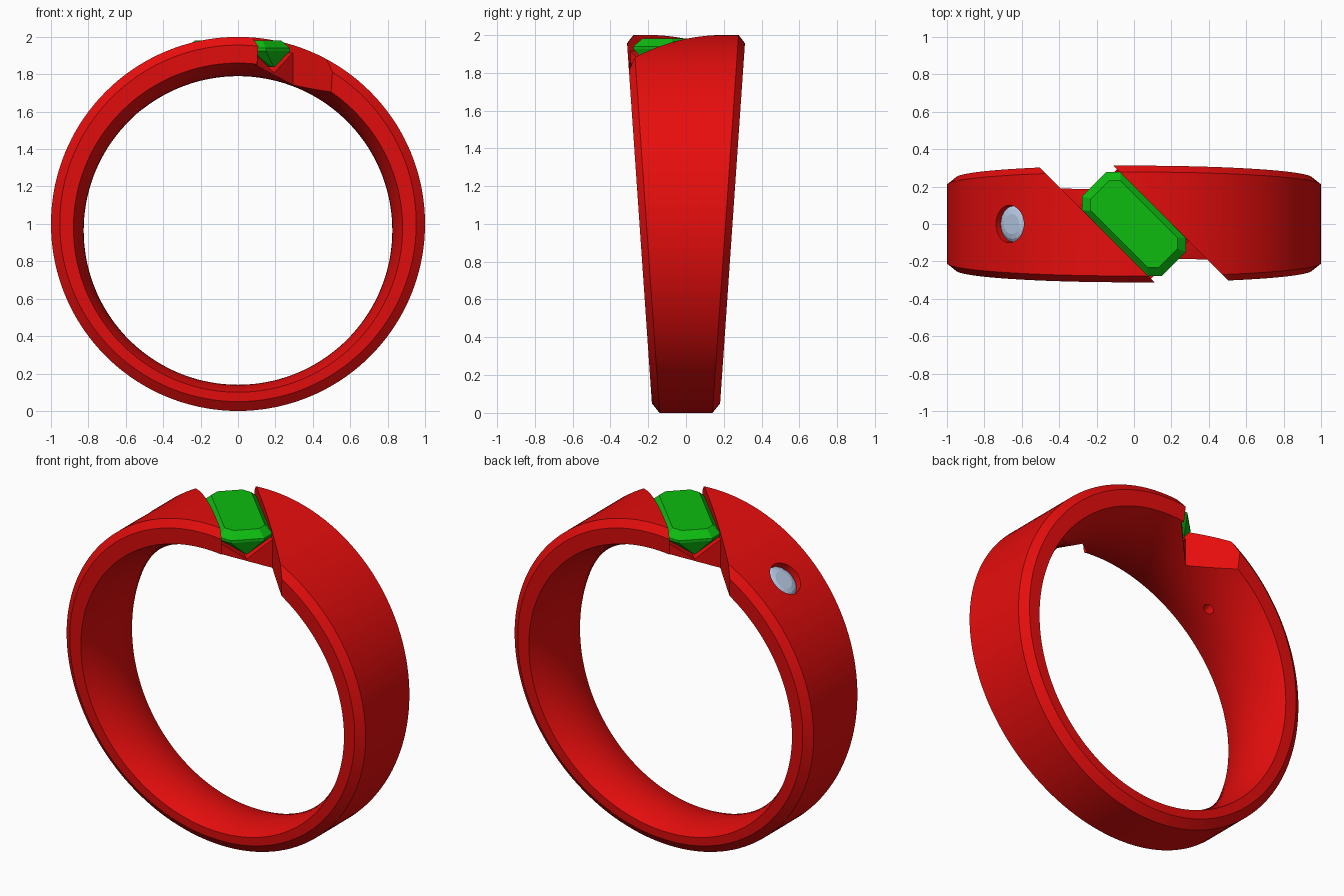
import bpy, bmesh
from math import sin, cos, pi, radians
from mathutils import Matrix

if "Cube" in bpy.data.objects:
    bpy.data.objects.remove(bpy.data.objects["Cube"])


def material(name, rgb):
    m = bpy.data.materials.new(name)
    m.diffuse_color = (*rgb, 1)
    m.use_nodes = True
    m.node_tree.nodes["Principled BSDF"].inputs["Base Color"].default_value = m.diffuse_color
    return m


RED = material("red_metal", (0.8, 0.004, 0.004))
GREEN = material("green_stone", (0.004, 0.5, 0.005))
PALE = material("pale_stone", (0.48, 0.6, 0.8))


def loft(name, loops, mat=None, closed=False, matrix=Matrix()):
    """Skin a list of equal-length point loops; cap the ends unless closed."""
    bm = bmesh.new()
    rows = [[bm.verts.new(p) for p in loop] for loop in loops]
    n = len(rows[0])
    for i in range(len(rows) - (0 if closed else 1)):
        a, b = rows[i], rows[(i + 1) % len(rows)]
        for j in range(n):
            k = (j + 1) % n
            bm.faces.new((a[j], a[k], b[k], b[j]))
    if not closed:
        bm.faces.new(rows[0])
        bm.faces.new(rows[-1])
    bm.transform(matrix)
    bmesh.ops.recalc_face_normals(bm, faces=bm.faces)
    me = bpy.data.meshes.new(name)
    bm.to_mesh(me)
    bm.free()
    ob = bpy.data.objects.new(name, me)
    bpy.context.collection.objects.link(ob)
    if mat:
        me.materials.append(mat)
    return ob


def circle(r, z, n):
    return [(r * cos(2 * pi * i / n), r * sin(2 * pi * i / n), z) for i in range(n)]


def cut(target, cutter):
    mod = target.modifiers.new("cut", 'BOOLEAN')
    mod.operation, mod.solver, mod.object = 'DIFFERENCE', 'EXACT', cutter
    bpy.context.view_layer.objects.active = target
    bpy.ops.object.modifier_apply(modifier=mod.name)
    bpy.data.objects.remove(cutter)


# Band: chamfered outside, domed bore, wider at the top, bore set off centre
SEG, DOME = 144, 10
loops = []
for i in range(SEG):
    a = 2 * pi * i / SEG

    def point(r, c, inset, s):
        z = c + r * cos(a)
        return (r * sin(a), s * (0.177 + 0.069 * z - inset), z)

    loop = [point(0.953, 1.003, 0, -1), point(1, 1, 0.037, -1),
            point(1, 1, 0.037, 1), point(0.953, 1.003, 0, 1)]
    for j in range(DOME + 1):
        t = 1 - 2 * j / DOME
        loop.append(point(0.825 + 0.055 * t * t, 0.965 + 0.015 * t * t, 0, t))
    loops.append(loop)
band = loft("ring_band", loops, RED, closed=True)

# Diagonal V-bottomed slot across the top
diag = Matrix.Rotation(radians(-45), 4, 'Z')
w = 0.1435
vee = [(-w, 2.2), (-w, 1.915), (0, 1.808), (w, 1.915), (w, 2.2)]
cut(band, loft("slot_cutter", [[(x, y, z) for y, z in vee] for x in (-0.8, 0.8)], matrix=diag))

# Open ends of the slot, cut right through square to the slot
for s in (-1, 1):
    base = [(s * 0.272, -w), (s * 0.8, -w), (s * 0.8, w), (s * 0.272, w)]
    cut(band, loft("end_cutter", [[(x, y, z) for x, y in base] for z in (1.4, 2.3)], matrix=diag))

# Drilled seat for the small round stone
tilt = Matrix.Translation((0, 0, 1)) @ Matrix.Rotation(radians(-41.8), 4, 'Y')
cut(band, loft("drill_cutter", [circle(r, z, 32) for r, z in
    ((0.03, 0.7), (0.03, 0.895), (0.1, 0.955), (0.1, 1.1))], matrix=tilt))

bpy.ops.object.select_all(action='DESELECT')
band.select_set(True)
bpy.context.view_layer.objects.active = band
bpy.ops.object.shade_smooth_by_angle(angle=radians(25))


# Long step-cut stone lying along the slot
def octagon(l, h, c, z):
    return [(l, h - c, z), (l - c, h, z), (c - l, h, z), (-l, h - c, z),
            (-l, c - h, z), (c - l, -h, z), (l - c, -h, z), (l, c - h, z)]


loft("long_stone", [octagon(0.275, 0.006, 0.003, 1.838), octagon(0.302, 0.147, 0.055, 1.925),
                    octagon(0.302, 0.147, 0.055, 1.94), octagon(0.258, 0.112, 0.042, 1.98)],
     GREEN, matrix=diag)

# Small round brilliant
loft("round_stone", [circle(0.005, 0.88, 16), circle(0.098, 0.955, 16),
                     circle(0.098, 0.961, 16), circle(0.08, 0.975, 16), circle(0.055, 0.982, 16)],
     PALE, matrix=tilt)
